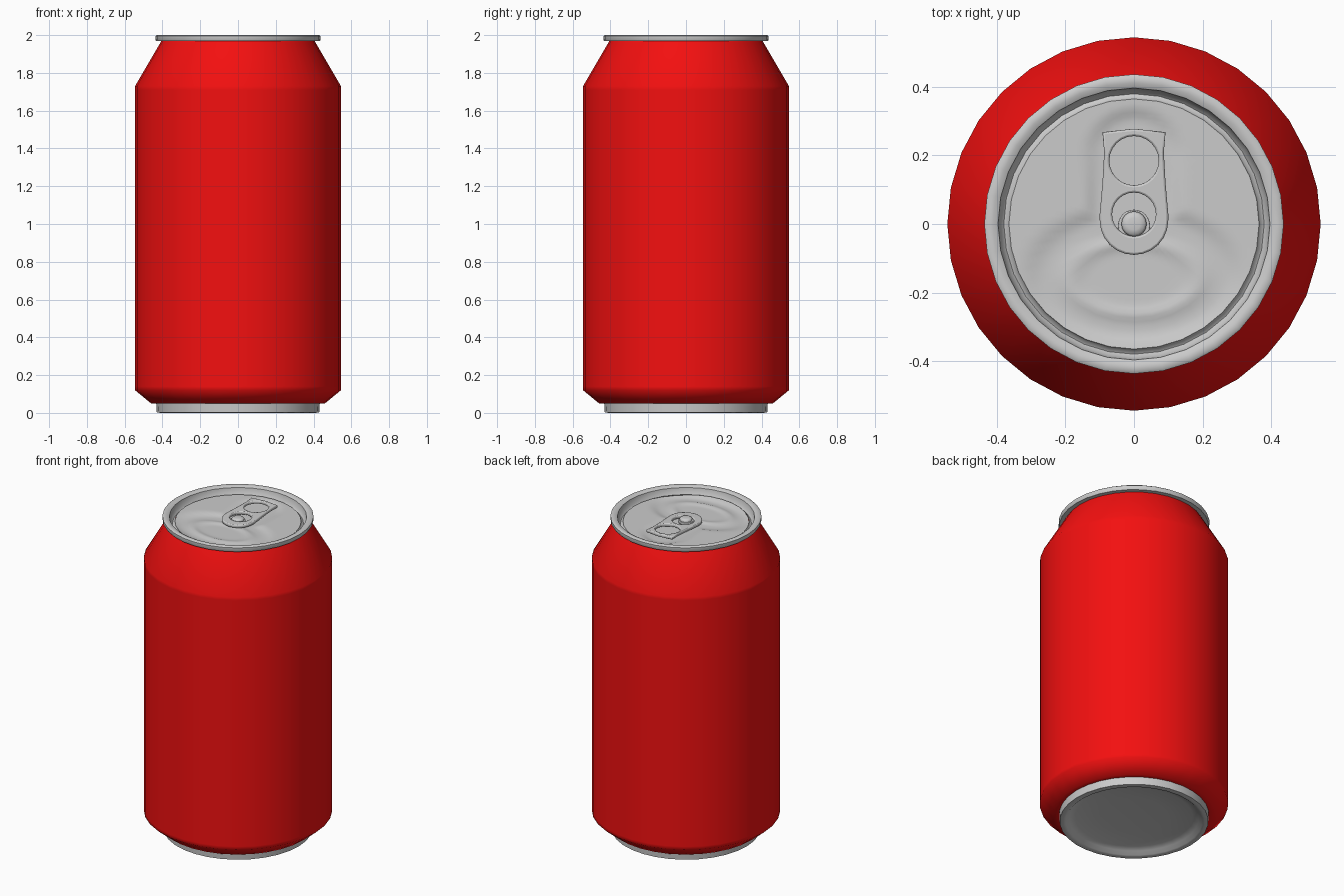
import bpy, bmesh, math

if "Cube" in bpy.data.objects:
    bpy.data.objects.remove(bpy.data.objects["Cube"])

SIDES = 32


def finish(obj, angle, color=None):
    bpy.ops.object.select_all(action='DESELECT')
    obj.select_set(True)
    bpy.context.view_layer.objects.active = obj
    bpy.ops.object.shade_smooth_by_angle(angle=math.radians(angle))
    if color:
        mat = bpy.data.materials.new(obj.name + "_paint")
        mat.diffuse_color = color
        mat.use_nodes = True
        mat.node_tree.nodes["Principled BSDF"].inputs["Base Color"].default_value = mat.diffuse_color
        obj.data.materials.append(mat)
    return obj


def lathe(name, profile, sides=SIDES, angle=45, color=None, height=None):
    """Spin an (r, z) profile; the optional height(x, y) embosses the surface."""
    bm = bmesh.new()
    rings = []
    for r, z in profile:
        ring = []
        for j in range(sides):
            a = 2 * math.pi * j / sides
            # keep finer meshes on the same 32-sided outline
            k = math.cos(math.pi / SIDES) if sides == 2 * SIDES and j % 2 else 1
            x, y = r * k * math.cos(a), r * k * math.sin(a)
            ring.append(bm.verts.new((x, y, z + (height(x, y) if height else 0))))
        rings.append(ring)
    for lo, hi in zip(rings, rings[1:]):
        for j in range(sides):
            n = (j + 1) % sides
            bm.faces.new((lo[j], lo[n], hi[n], hi[j]))
    bmesh.ops.remove_doubles(bm, verts=bm.verts, dist=1e-5)
    me = bpy.data.meshes.new(name)
    bm.to_mesh(me)
    bm.free()
    obj = bpy.data.objects.new(name, me)
    bpy.context.collection.objects.link(obj)
    return finish(obj, angle, color)


def circle(cx, cy, r, n=24, start=0, end=360, closed=True):
    steps = n if closed else n - 1
    return [(cx + r * math.cos(math.radians(start + (end - start) * i / steps)),
             cy + r * math.sin(math.radians(start + (end - start) * i / steps)))
            for i in range(n)]


def plate(name, outlines, z, half, bevel, tilt=0):
    """Flat plate with rounded edges; inner outlines become holes."""
    cu = bpy.data.curves.new(name, 'CURVE')
    cu.dimensions, cu.fill_mode = '2D', 'BOTH'
    cu.extrude, cu.bevel_depth, cu.bevel_resolution = half - bevel, bevel, 1
    cu.offset = -bevel
    for pts in outlines:
        sp = cu.splines.new('POLY')
        sp.points.add(len(pts) - 1)
        for p, (x, y) in zip(sp.points, pts):
            p.co = (x, y, 0, 1)
        sp.use_cyclic_u = True
    obj = bpy.data.objects.new(name, cu)
    bpy.context.collection.objects.link(obj)
    obj.location.z = z
    obj.rotation_euler.x = math.radians(tilt)
    bpy.ops.object.select_all(action='DESELECT')
    obj.select_set(True)
    bpy.context.view_layer.objects.active = obj
    bpy.ops.object.convert(target='MESH')
    return finish(bpy.context.view_layer.objects.active, 50)


def smooth(t):
    t = max(0, min(1, t))
    return t * t * (3 - 2 * t)


def emboss(x, y):
    # pressed area under the tab widening into a bowl, with a raised mouth bead
    tab = math.hypot(x, y - max(-0.1, min(0.2, y))) - 0.13
    bowl = (math.hypot(x / 0.31, (y + 0.15) / 0.195) - 1) * 0.2
    h = -0.012 * smooth((0.02 - min(tab, bowl)) / 0.05)
    bead = (math.hypot(x / 0.19, (y + 0.16) / 0.105) - 1) * 0.11
    return h + 0.007 * math.exp(-(bead / 0.018) ** 2)


# painted body
lathe("can_body", [(0.43, 0.05), (0.46, 0.05), (0.545, 0.12), (0.545, 0.14),
                   (0.545, 1.71), (0.545, 1.73), (0.405, 1.97)],
      angle=70, color=(0.9, 0.005, 0.005, 1))

# bare metal base with hollow underside
lathe("can_base", [(0, 0.045), (0.2, 0.042), (0.34, 0.032), (0.375, 0.022),
                   (0.395, 0.004), (0.41, 0.0), (0.43, 0.003), (0.433, 0.05)], angle=75)

# rolled rim with countersink groove
lathe("lid_rim", [(0.4, 1.968), (0.433, 1.968), (0.437, 1.975), (0.437, 1.995),
                  (0.43, 2.0), (0.412, 2.0), (0.397, 1.992), (0.391, 1.955),
                  (0.38, 1.944), (0.369, 1.95), (0.365, 1.962)], angle=50)

# embossed lid panel
lathe("lid_panel", [(0.365 * (1 - i / 28), 1.962) for i in range(29)],
      sides=64, angle=60, height=emboss)

# pull tab with finger hole and hub hole
right = [(0.1, 0.03), (0.092, 0.12), (0.087, 0.21), (0.092, 0.268)]
nose = circle(0, 0.01, 0.1, 13, 180, 360, closed=False)
outline = nose + right + [(0, 0.278)] + [(-x, y) for x, y in reversed(right)]
plate("pull_tab", [outline, circle(0, 0.185, 0.072), circle(0, 0.028, 0.064)],
      1.971, 0.01, 0.006, tilt=1.5)

# tongue joining the tab to the rivet
plate("tab_tongue", [circle(0, -0.005, 0.047)
                     ], 1.963, 0.008, 0.003)

# rivet
lathe("rivet", [(0.034, 1.95), (0.037, 1.978), (0.031, 1.985), (0.018, 1.988), (0, 1.988)],
      sides=16, angle=50)
